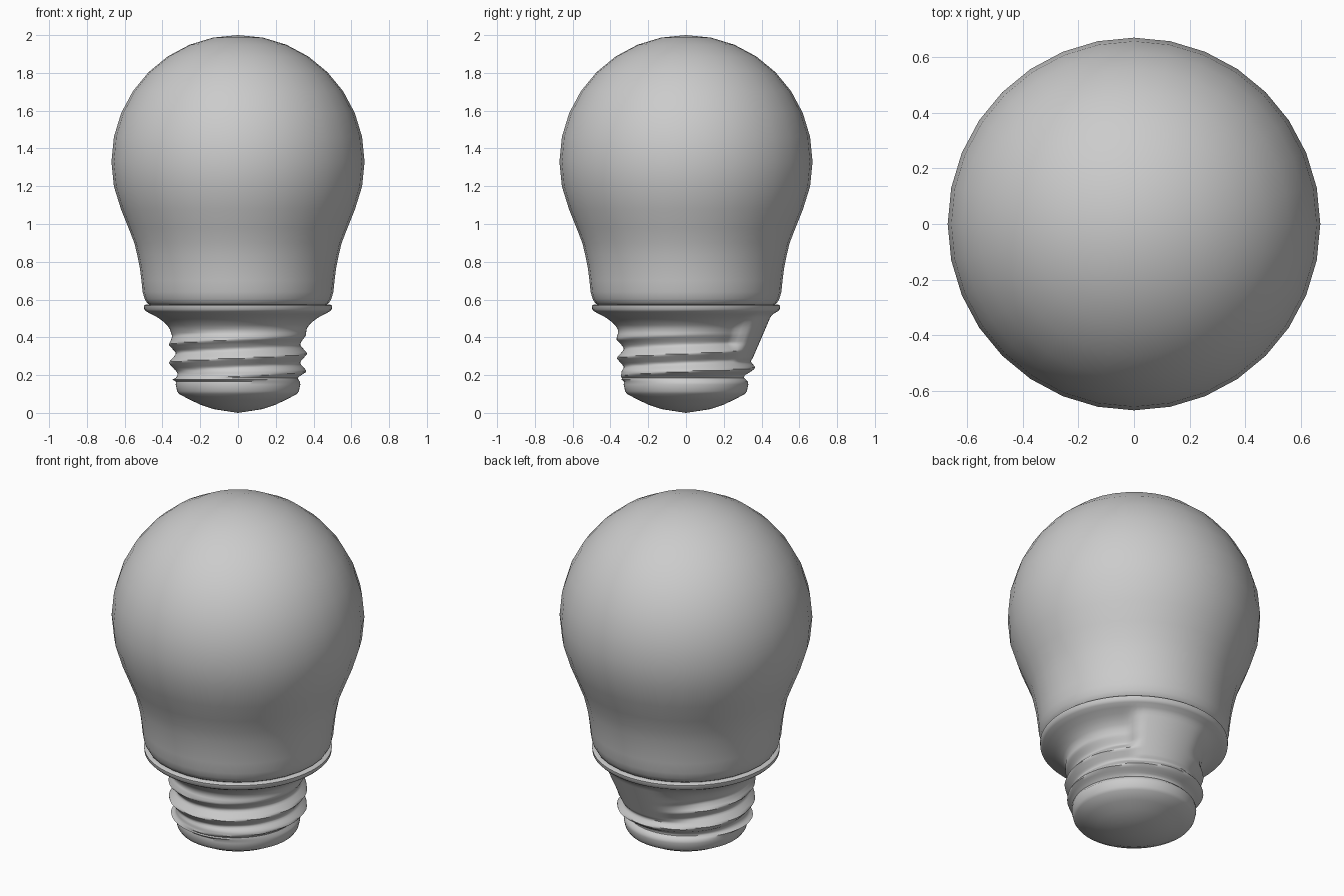
import bpy, math

if "Cube" in bpy.data.objects:
    bpy.data.objects.remove(bpy.data.objects["Cube"])

def smooth(a, b, x):
    t = max(0.0, min(1.0, (x - a) / (b - a)))
    return t * t * (3 - 2 * t)

def lathe(name, profile, segs, bump=None, angle=40):
    """Spin an (r, z) profile with poles at both ends; bump(r, z, angle) may alter the radius."""
    verts, faces = [(0, 0, profile[0][1])], []
    rings = profile[1:-1]
    for r, z in rings:
        for i in range(segs):
            a = 2 * math.pi * i / segs
            rr = bump(r, z, a) if bump else r
            verts.append((rr * math.cos(a), rr * math.sin(a), z))
    verts.append((0, 0, profile[-1][1]))
    last = len(verts) - 1
    for i in range(segs):
        j = (i + 1) % segs
        faces.append((0, 1 + j, 1 + i))
        for k in range(len(rings) - 1):
            p, q = 1 + k * segs, 1 + (k + 1) * segs
            faces.append((p + i, p + j, q + j, q + i))
        p = 1 + (len(rings) - 1) * segs
        faces.append((p + i, p + j, last))
    mesh = bpy.data.meshes.new(name)
    mesh.from_pydata(verts, [], faces)
    mesh.update()
    obj = bpy.data.objects.new(name, mesh)
    bpy.context.collection.objects.link(obj)
    bpy.ops.object.select_all(action='DESELECT')
    obj.select_set(True)
    bpy.context.view_layer.objects.active = obj
    bpy.ops.object.shade_smooth_by_angle(angle=math.radians(angle))
    return obj

# Glass globe: spherical top flowing into a tapered neck
glass = [(0, 0.57), (0.465, 0.57), (0.482, 0.582), (0.495, 0.605), (0.505, 0.64),
         (0.511, 0.70), (0.52, 0.77), (0.533, 0.835), (0.549, 0.90), (0.58, 0.98),
         (0.62, 1.08)]
for i in range(-1, 8):
    a = math.pi / 16 * i
    glass.append((0.67 * math.cos(a), 1.33 + 0.67 * math.sin(a)))
glass.append((0, 2.0))
lathe("glass_globe", glass, 32)

# Screw base: rounded foot, threaded sleeve and flared collar
PITCH = 0.097

def thread(r, z, a):
    if z < 0.176 or z > 0.555:
        return r
    # helical ridge, rising anticlockwise from the left side
    ridge = 0.0
    for k in range(-1, 5):
        zc = 0.12 + PITCH * (a / (2 * math.pi) + k)
        fade = smooth(0.155, 0.172, zc) * (1 - smooth(0.37, 0.43, zc))
        ridge = max(ridge, fade * max(0.0, 1 - abs(z - zc) / 0.043))
    r += 0.038 * ridge
    # thread run-out ramp on the back
    w = smooth(0.75, 0.98, a) * (1 - smooth(1.7, 2.5, a))
    w *= smooth(0.25, 0.29, z)
    ramp = 0.345 + 0.43 * (z - 0.27)
    return r + w * max(0.0, min(ramp, 0.47) - r)

base = [(0, 0.0), (0.13, 0.02), (0.20, 0.044), (0.255, 0.07), (0.312, 0.10),
        (0.322, 0.115), (0.33, 0.15), (0.328, 0.165), (0.318, 0.176), (0.308, 0.184)]
for i in range(30):
    z = 0.192 + 0.008 * i
    base.append((0.308 + 0.022 * smooth(0.19, 0.23, z) + 0.025 * smooth(0.36, 0.43, z), z))
base += [(0.362, 0.445), (0.376, 0.465), (0.40, 0.487), (0.425, 0.505), (0.46, 0.523),
         (0.485, 0.537), (0.496, 0.548), (0.498, 0.568), (0.49, 0.573), (0.45, 0.573), (0, 0.573)]
lathe("screw_base", base, 96, thread, 50)
